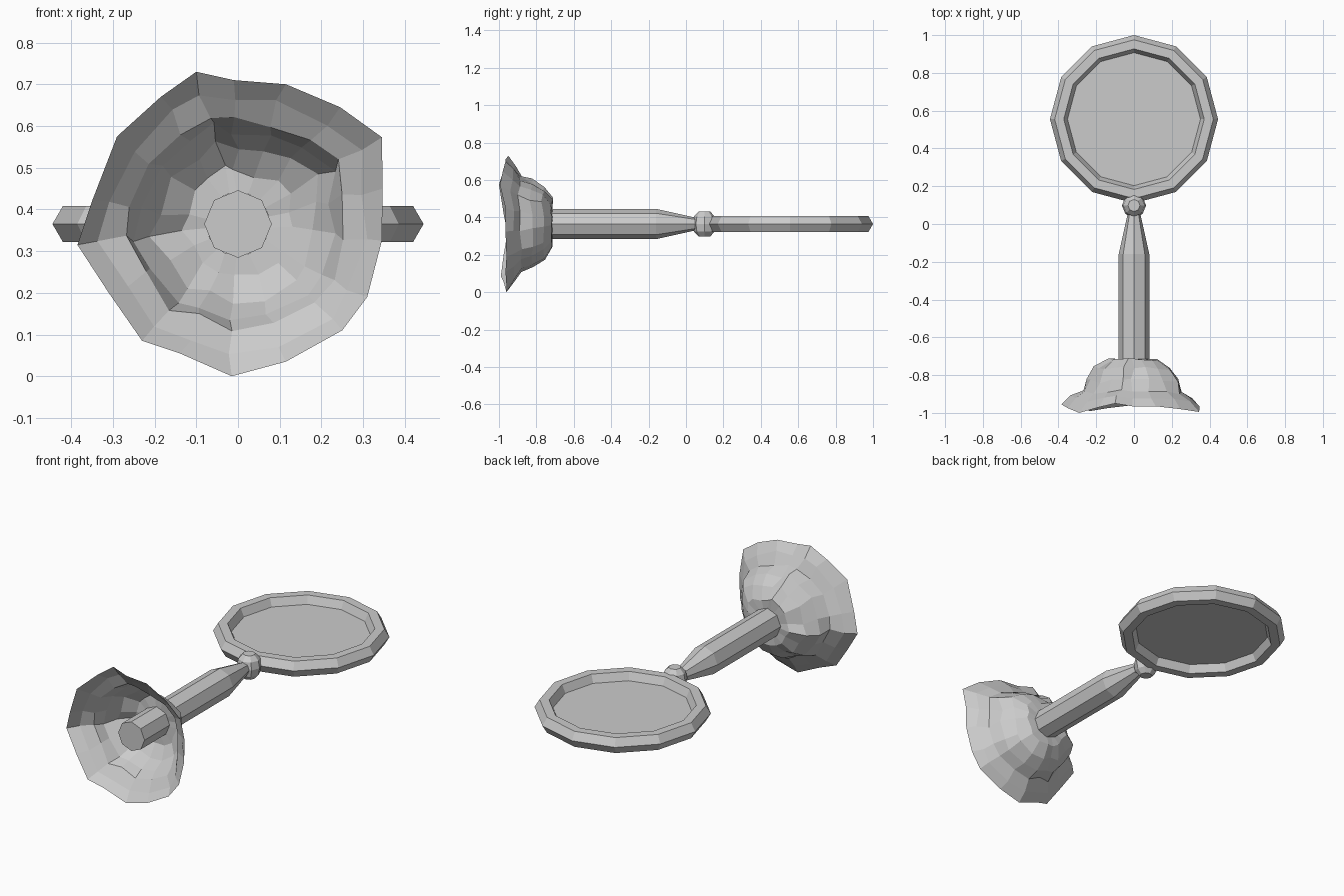
import bpy, bmesh, random
from math import cos, sin, pi
from mathutils import Vector

if "Cube" in bpy.data.objects:
    bpy.data.objects.remove(bpy.data.objects["Cube"])

random.seed(4)
CZ = 0.365  # height of the central axis


def make(name, rings, loop=False, caps=False):
    """Skin a list of equal-length point rings into a flat-shaded object."""
    bm = bmesh.new()
    vs = [[bm.verts.new(p) for p in ring] for ring in rings]
    n = len(vs[0])
    pairs = list(zip(vs, vs[1:])) + ([(vs[-1], vs[0])] if loop else [])
    for a, b in pairs:
        for i in range(n):
            j = (i + 1) % n
            bm.faces.new((a[i], a[j], b[j], b[i]))
    if caps:
        bm.faces.new(vs[0])
        if len(vs) > 1:
            bm.faces.new(vs[-1])
    bmesh.ops.recalc_face_normals(bm, faces=bm.faces)
    me = bpy.data.meshes.new(name)
    bm.to_mesh(me)
    bm.free()
    ob = bpy.data.objects.new(name, me)
    bpy.context.collection.objects.link(ob)
    return ob


def ring_z(r, z, cy, n):
    return [(r * cos(2 * pi * i / n), cy + r * sin(2 * pi * i / n), z) for i in range(n)]


def ring_y(r, y, n):
    return [(r * cos(2 * pi * i / n), y, CZ + r * sin(2 * pi * i / n)) for i in range(n)]


# Twelve-sided frame around the pane
frame = [(0.445, 0), (0.42, 0.043), (0.372, 0.043), (0.352, 0), (0.372, -0.043), (0.42, -0.043)]
make("frame", [ring_z(r, CZ + h, 0.555, 12) for r, h in frame], loop=True)
# Flat pane
bm = bmesh.new()
bm.faces.new([bm.verts.new(p) for p in ring_z(0.354, CZ, 0.555, 12)])
me = bpy.data.meshes.new("pane")
bm.to_mesh(me)
bm.free()
bpy.context.collection.objects.link(bpy.data.objects.new("pane", me))

# Joint ball between frame and handle
ball = [(0.032, -0.066), (0.056, -0.04), (0.064, 0), (0.056, 0.04), (0.032, 0.066)]
make("joint_ball", [ring_z(r, CZ + h, 0.098, 8) for r, h in ball], caps=True)

# Octagonal tapered handle
make("handle", [ring_y(r, y, 8) for r, y in [(0.081, -0.935), (0.081, -0.16), (0.03, 0.07)]], caps=True)

# Ragged flared guard: rim outline (x, z, y) drawn in towards the handle
rim = [(0.345, 0.325, -0.965), (0.347, 0.45, -0.965), (0.345, 0.573, -0.995),
       (0.245, 0.645, -0.98), (0.115, 0.70, -0.965), (-0.01, 0.71, -0.965),
       (-0.10, 0.73, -0.95), (-0.185, 0.67, -0.97), (-0.29, 0.575, -1.0),
       (-0.35, 0.42, -0.975), (-0.385, 0.315, -0.955), (-0.31, 0.20, -0.975),
       (-0.23, 0.085, -0.99), (-0.14, 0.055, -0.975), (-0.015, 0.0, -0.96),
       (0.115, 0.035, -0.96), (0.25, 0.11, -0.965), (0.31, 0.19, -0.96)]
steps = [(1, -0.965), (0.87, -0.92), (0.72, -0.885), (0.65, -0.825), (0.54, -0.76), (0.36, -0.716)]
rings = []
for k, (f, y) in enumerate(steps):
    j = 0.01 if k else 0
    rings.append([(x * f + random.uniform(-j, j),
                   y + (py + 0.965) * f ** 2 + random.uniform(-j, j) * 0.6,
                   CZ + (z - CZ) * f + random.uniform(-j, j)) for x, z, py in rim])
collar = []
for x, z, py in rim:
    d = Vector((x, 0, z - CZ)).normalized() * 0.076
    collar.append((d.x, -0.715, CZ + d.z))
rings.append(collar)
make("guard", rings)
